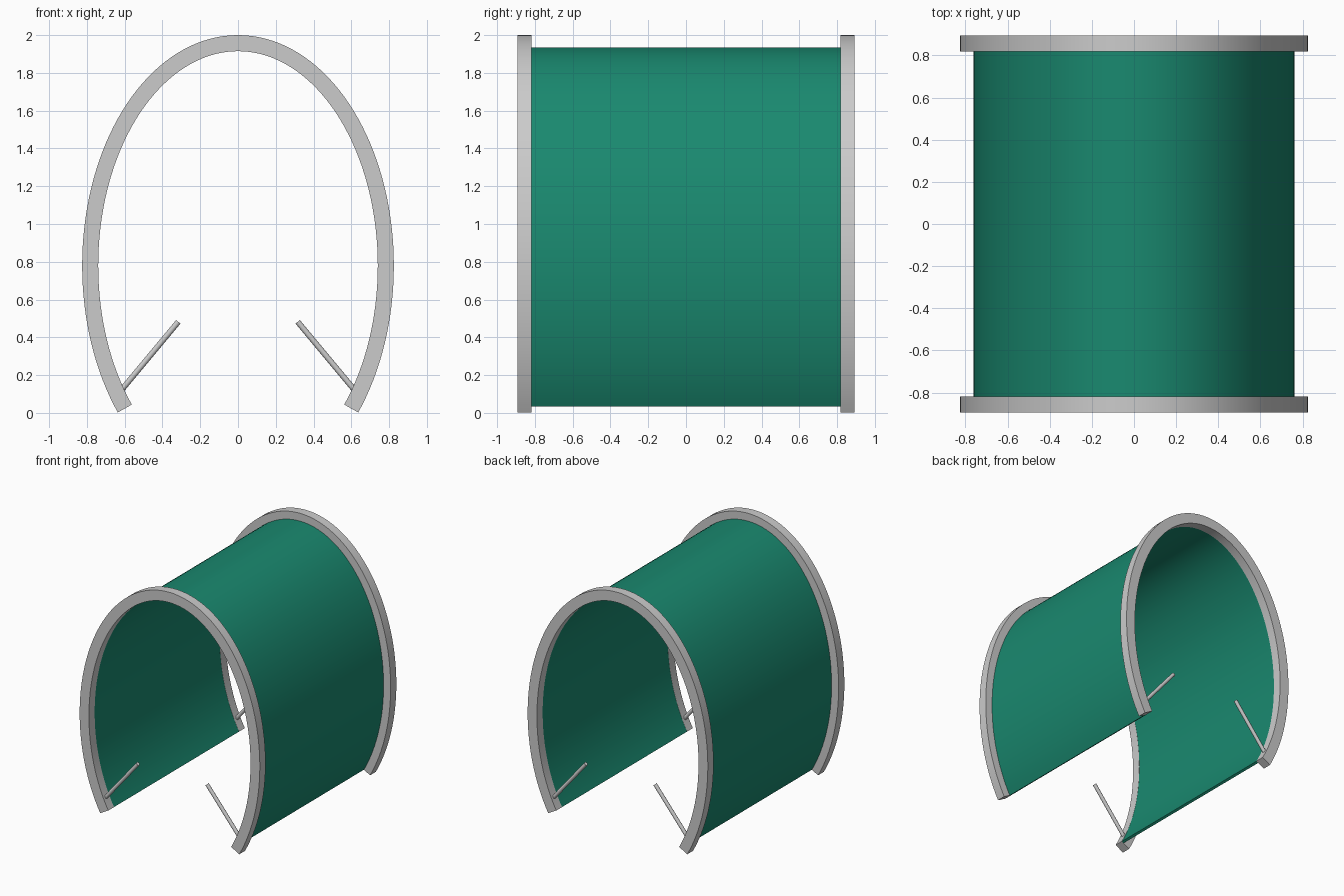
import bpy, bmesh, math
from mathutils import Vector

if "Cube" in bpy.data.objects:
    bpy.data.objects.remove(bpy.data.objects["Cube"])

A, B, CZ = 0.7825, 1.1775, 0.78          # frame centre-line ellipse
T0, T1, N = math.radians(-40), math.radians(220), 104


def smooth(ob):
    bpy.ops.object.select_all(action='DESELECT')
    ob.select_set(True)
    bpy.context.view_layer.objects.active = ob
    bpy.ops.object.shade_smooth_by_angle(angle=math.radians(35))


def arch(name, r_in, r_out, y0, y1):
    """Sweep a rectangle along the open ellipse; r_* are offsets along its normal."""
    bm = bmesh.new()
    rings = []
    for i in range(N + 1):
        t = T0 + (T1 - T0) * i / N
        c, s = math.cos(t), math.sin(t)
        p = Vector((A * c, 0, CZ + B * s))
        n = Vector((c / A, 0, s / B)).normalized()
        ring = []
        for r, y in ((r_in, y0), (r_out, y0), (r_out, y1), (r_in, y1)):
            q = p + n * r
            ring.append(bm.verts.new((q.x, y, q.z)))
        rings.append(ring)
    for a, b in zip(rings, rings[1:]):
        for k in range(4):
            bm.faces.new((a[k], a[(k + 1) % 4], b[(k + 1) % 4], b[k]))
    bm.faces.new(rings[0])
    bm.faces.new(rings[-1])
    bmesh.ops.recalc_face_normals(bm, faces=bm.faces)
    me = bpy.data.meshes.new(name)
    bm.to_mesh(me)
    bm.free()
    ob = bpy.data.objects.new(name, me)
    bpy.context.collection.objects.link(ob)
    smooth(ob)
    return ob


def rod(name, p, q, r):
    p, q = Vector(p), Vector(q)
    bpy.ops.mesh.primitive_cylinder_add(vertices=16, radius=r, depth=(q - p).length,
                                        location=(p + q) / 2)
    ob = bpy.context.object
    ob.name = name
    ob.rotation_euler = (q - p).to_track_quat('Z', 'Y').to_euler()
    smooth(ob)


# End frames
arch("front_frame", -0.0425, 0.0425, -0.893, -0.818)
arch("back_frame", -0.0425, 0.0425, 0.818, 0.893)

# Green cover between the frames
cover = arch("cover", -0.0415, -0.022, -0.818, 0.818)
green = bpy.data.materials.new("green")
green.diffuse_color = (0.01, 0.25, 0.16, 1)
green.use_nodes = True
green.node_tree.nodes["Principled BSDF"].inputs["Base Color"].default_value = green.diffuse_color
cover.data.materials.append(green)

# Slanted pegs, one at each frame foot
for end, y in (("front", -0.8555), ("back", 0.8555)):
    for side, sx in (("left", -1), ("right", 1)):
        rod(f"{end}_{side}_peg", (sx * 0.622, y, 0.115), (sx * 0.316, y, 0.482), 0.015)
